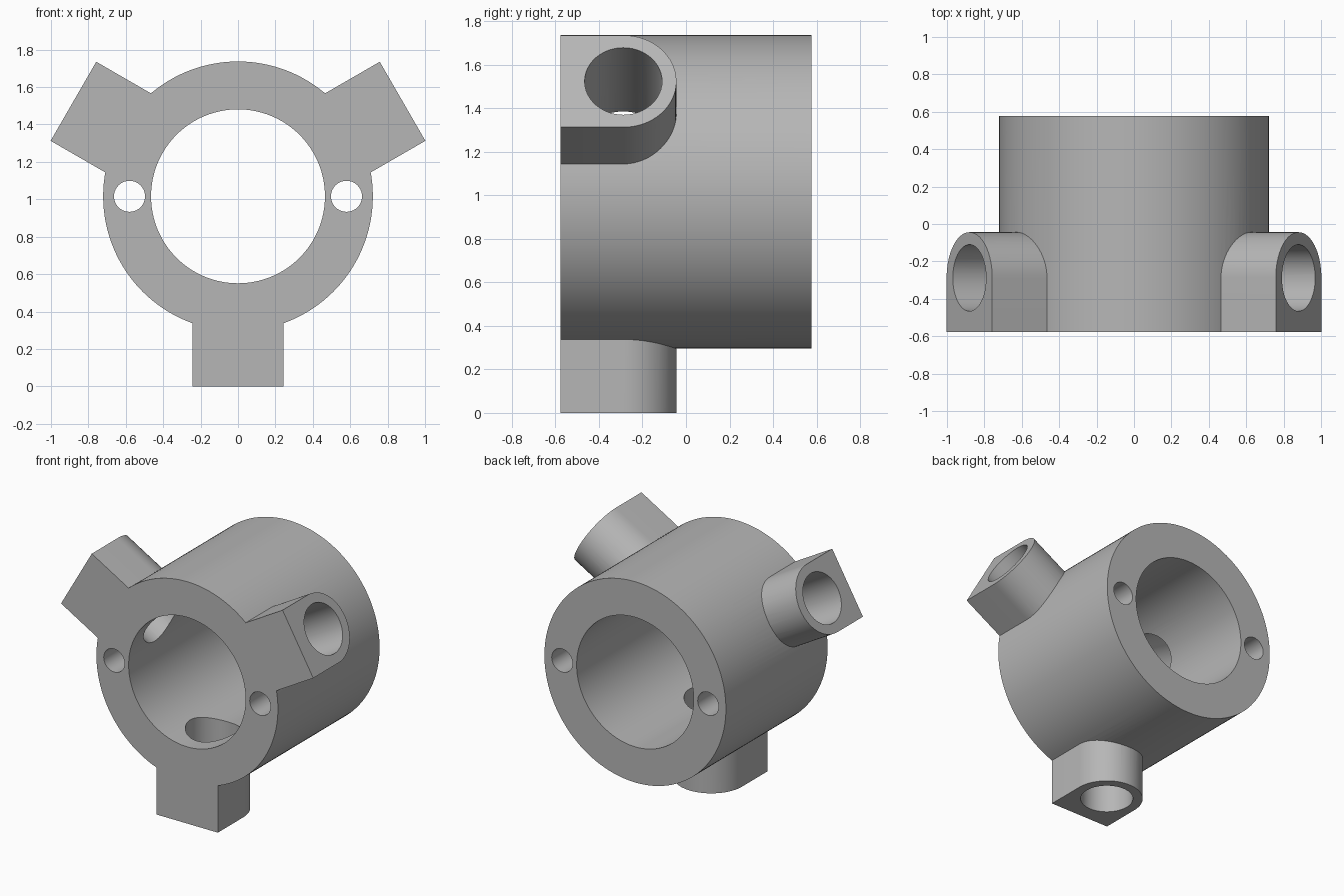
import bpy, bmesh, math
from mathutils import Matrix, Vector

if "Cube" in bpy.data.objects:
    bpy.data.objects.remove(bpy.data.objects["Cube"], do_unlink=True)

CENTRE_Z = 1.016      # axis height, also the reach of each arm
HALF_LEN = 0.577
ARM_Y = -0.288        # centre line of the arms
AXIS = Matrix.Translation((0, 0, CENTRE_Z))
ALONG_Y = Matrix.Rotation(math.pi / 2, 4, "X")

grey = bpy.data.materials.new("plain grey")
grey.use_nodes = True
colour = (0.47, 0.47, 0.47, 1)
grey.diffuse_color = colour
grey.node_tree.nodes["Principled BSDF"].inputs["Base Color"].default_value = colour


def prism(name, outline, low, high, matrix):
    """Extrude a flat outline from low to high along local z."""
    bm = bmesh.new()
    face = bm.faces.new([bm.verts.new((x, y, low)) for x, y in outline])
    top = bmesh.ops.extrude_face_region(bm, geom=[face])["geom"]
    verts = [v for v in top if isinstance(v, bmesh.types.BMVert)]
    bmesh.ops.translate(bm, verts=verts, vec=(0, 0, high - low))
    bmesh.ops.recalc_face_normals(bm, faces=bm.faces)
    bm.transform(matrix)
    mesh = bpy.data.meshes.new(name)
    bm.to_mesh(mesh)
    bm.free()
    mesh.materials.append(grey)
    obj = bpy.data.objects.new(name, mesh)
    bpy.context.collection.objects.link(obj)
    return obj


def arc(radius, segments, start=0, sweep=math.tau, cx=0, cy=0):
    count = segments if sweep == math.tau else segments + 1
    angles = [start + sweep * i / segments for i in range(count)]
    return [(cx + radius * math.cos(a), cy + radius * math.sin(a)) for a in angles]


def combine(target, tool, operation):
    """Apply a boolean and delete the tool."""
    mod = target.modifiers.new(tool.name, "BOOLEAN")
    mod.operation, mod.solver, mod.object = operation, "EXACT", tool
    bpy.context.view_layer.objects.active = target
    bpy.ops.object.modifier_apply(modifier=mod.name)
    bpy.data.objects.remove(tool, do_unlink=True)


# Main sleeve
body = prism("collar_body", arc(0.721, 128), -HALF_LEN, HALF_LEN, AXIS @ ALONG_Y)

# Three radial arms, square at the front and rounded at the back
half = 0.244
arm_outline = [(-half, -HALF_LEN), (half, -HALF_LEN)] + arc(half, 32, 0, math.pi, 0, ARM_Y)
turns = [AXIS @ Matrix.Rotation(math.radians(a), 4, "Y") for a in (60, 180, 300)]
for turn in turns:
    combine(body, prism("arm", arm_outline, 0.55, CENTRE_Z, turn), "UNION")

# Central bore
combine(body, prism("bore", arc(0.465, 128), -1, 1, AXIS @ ALONG_Y), "DIFFERENCE")

# Radial hole through each arm into the bore
for turn in turns:
    hole = prism("arm_hole", arc(0.178, 48, cy=ARM_Y), 0.2, 1.2, turn)
    combine(body, hole, "DIFFERENCE")

# Two small holes running the length of the sleeve wall
for side in (-1, 1):
    hole = prism("side_hole", arc(0.083, 40, cx=side * 0.58), -1, 1, AXIS @ ALONG_Y)
    combine(body, hole, "DIFFERENCE")

# Smooth curved walls with crisp edges
bpy.ops.object.select_all(action="DESELECT")
body.select_set(True)
bpy.context.view_layer.objects.active = body
bpy.ops.object.shade_smooth_by_angle(angle=math.radians(30))
